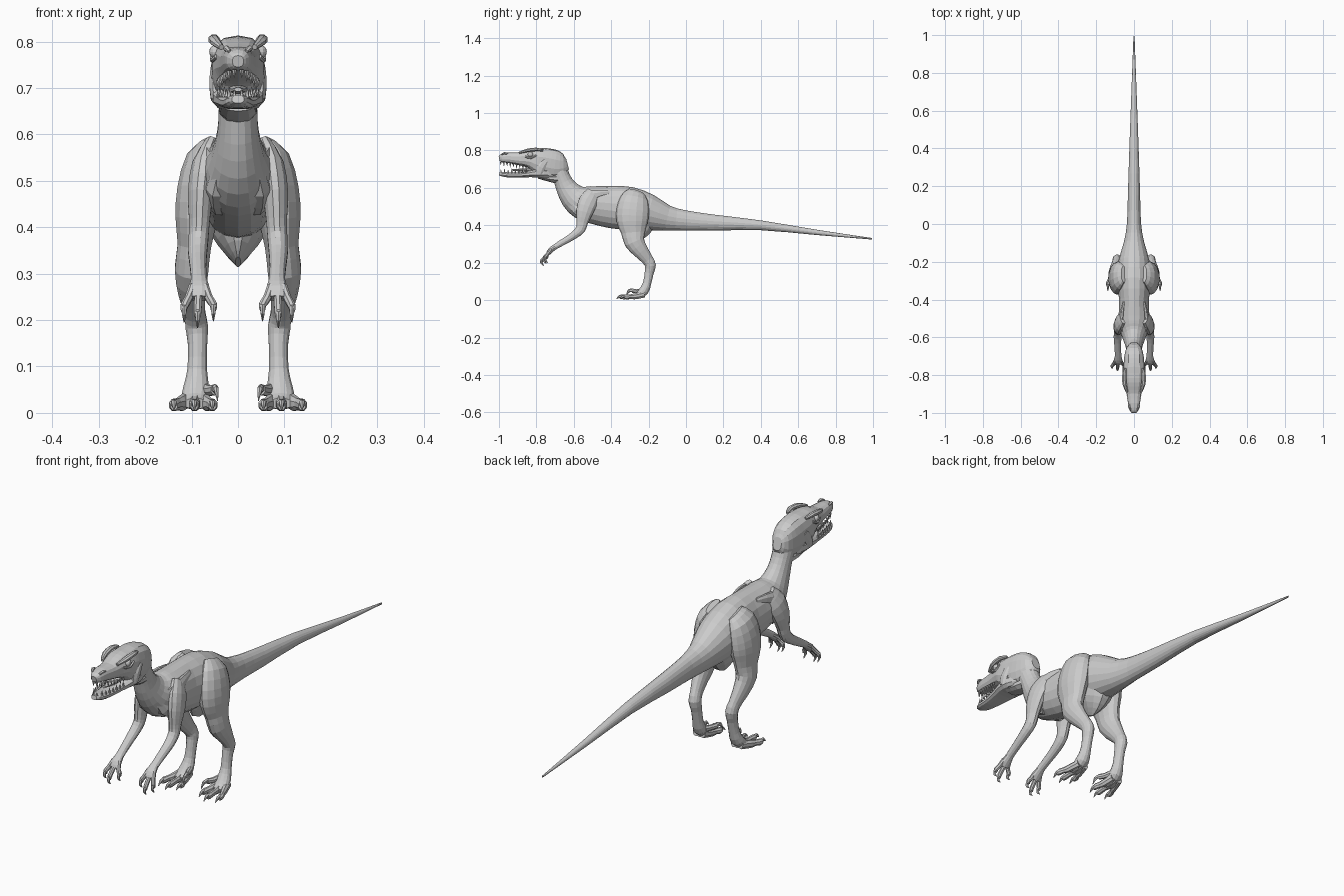
import bpy, bmesh, math
from mathutils import Vector, Matrix


def smooth_path(rings, steps):
    """Catmull-Rom resampling of ring tuples (x, y, z, half width, half depth)."""
    out = []
    n = len(rings)
    for i in range(n - 1):
        p = [rings[max(0, min(n - 1, i + k))] for k in (-1, 0, 1, 2)]
        for s in range(steps):
            t = s / steps
            out.append(tuple(0.5 * (2 * b + (c - a) * t + (2 * a - 5 * b + 4 * c - d) * t * t
                                    + (3 * b - a - 3 * c + d) * t ** 3)
                             for a, b, c, d in zip(*p)))
    out.append(rings[-1])
    return out


def finish(name, bm, mirror):
    bmesh.ops.recalc_face_normals(bm, faces=bm.faces)
    me = bpy.data.meshes.new(name)
    bm.to_mesh(me)
    bm.free()
    ob = bpy.data.objects.new(name, me)
    bpy.context.collection.objects.link(ob)
    if mirror:
        mod = ob.modifiers.new("mirror", 'MIRROR')
        mod.use_mirror_merge = False
    return ob


def loft(name, rings, sides=12, steps=2, mirror=False, power=1.0):
    """Skin oval sections placed square to a path."""
    rings = smooth_path(rings, steps)
    bm = bmesh.new()
    loops = []
    for i, (x, y, z, a, b) in enumerate(rings):
        t = (Vector(rings[min(i + 1, len(rings) - 1)][:3]) - Vector(rings[max(i - 1, 0)][:3])).normalized()
        side = (Vector((1, 0, 0)) - t * t.x).normalized()
        nor = t.cross(side)
        loop = []
        for k in range(sides):
            ang = 2 * math.pi * (k + 0.5) / sides
            c, s = math.cos(ang), math.sin(ang)
            c = math.copysign(abs(c) ** power, c)
            s = math.copysign(abs(s) ** power, s)
            loop.append(bm.verts.new(Vector((x, y, z)) + side * max(a, .001) * c + nor * max(b, .001) * s))
        loops.append(loop)
    for l0, l1 in zip(loops, loops[1:]):
        for k in range(sides):
            j = (k + 1) % sides
            bm.faces.new((l0[k], l0[j], l1[j], l1[k]))
    bm.faces.new(loops[0])
    bm.faces.new(loops[-1])
    return finish(name, bm, mirror)


def profile(rows):
    """Rows (y, top, bottom, half width) -> centred rings."""
    return [(0, y, (t + b) / 2, w, (t - b) / 2) for y, t, b, w in rows]


# Tail, trunk and neck
body = [(.995, .328, .003, .004), (.7, .362, .014, .014), (.4, .40, .025, .026), (.15, .414, .033, .043),
        (0, .425, .038, .054), (-.1, .438, .055, .068), (-.2, .468, .083, .098), (-.3, .49, .09, .115),
        (-.4, .498, .08, .113), (-.5, .51, .083, .10), (-.56, .525, .075, .09), (-.605, .555, .058, .072),
        (-.642, .605, .045, .055), (-.665, .655, .042, .046), (-.69, .71, .042, .05), (-.71, .75, .035, .04)]
loft("body", [(0, *r) for r in body], 18)
loft("pelvis_keel", [(0, -.25, .44, .075, .10), (0, -.265, .39, .06, .085),
                     (0, -.28, .35, .03, .06), (0, -.29, .325, .006, .03)], 12)

# Skull and lower jaw
loft("skull", profile([(-.633, .755, .70, .02), (-.655, .782, .665, .04), (-.70, .803, .65, .052),
                       (-.75, .813, .66, .056), (-.79, .815, .675, .058), (-.825, .812, .70, .055),
                       (-.86, .802, .713, .047), (-.90, .79, .723, .039), (-.95, .789, .733, .032),
                       (-.985, .782, .737, .024), (-.999, .77, .745, .012)]), 14, power=.75)
loft("lower_jaw", profile([(-.71, .71, .645, .04), (-.76, .71, .65, .056), (-.81, .70, .656, .055),
                           (-.86, .687, .656, .044), (-.92, .682, .654, .034), (-.97, .685, .658, .027),
                           (-.998, .685, .667, .013)]), 12, power=.75)
loft("throat", [(0, -.67, .65, .036, .03), (0, -.72, .652, .042, .022), (0, -.79, .662, .036, .012)], 10)
loft("tongue", [(0, -.80, .70, .022, .010), (0, -.87, .695, .018, .009), (0, -.93, .697, .008, .005)], 8)

# Cheek muscle bridging the corner of the mouth
loft("cheek", [(.045, -.75, .745, .014, .02), (.049, -.775, .71, .014, .026),
               (.048, -.785, .675, .011, .02)], 8, mirror=True)

# Brow ridges, eyes, nostril rims
loft("brow_ridge", [(.045, -.765, .80, .006, .006), (.052, -.80, .806, .012, .010),
                    (.049, -.85, .80, .012, .010), (.036, -.89, .788, .006, .006)], 8, mirror=True)
bm = bmesh.new()
bmesh.ops.create_uvsphere(bm, u_segments=12, v_segments=8, radius=.015,
                          matrix=Matrix.Translation((.047, -.832, .778)))
finish("eye", bm, True)
loft("lower_eyelid", [(.054, -.80, .775, .005, .005), (.055, -.83, .760, .006, .005),
                      (.046, -.86, .768, .005, .005)], 6, mirror=True)
loft("nostril_rim", [(.026, -.955, .782, .004, .004), (.025, -.97, .786, .007, .006),
                     (.018, -.985, .779, .004, .004)], 6, mirror=True)

# Teeth
bm = bmesh.new()
for upper, count in ((True, 9), (False, 8)):
    for i in range(count):
        f = i / (count - 1)
        y = -.99 + .135 * f
        x = .008 + .034 * f ** .55
        length = .024 if i % 2 else .018
        z = .738 - .022 * f - length * .4 if upper else .682 + length * .4
        rot = Matrix.Rotation(math.pi if upper else 0, 4, 'X')
        bmesh.ops.create_cone(bm, cap_ends=True, segments=5, radius1=.0055, radius2=.0005, depth=length,
                              matrix=Matrix.Translation((x, y, z)) @ rot)
finish("teeth", bm, True)

# Hind legs: thigh, shin, ankle, metatarsus
loft("hind_leg", [(.055, -.265, .58, .015, .045), (.074, -.275, .545, .038, .073), (.085, -.285, .48, .047, .087),
                  (.09, -.287, .42, .046, .084), (.094, -.282, .36, .037, .064), (.10, -.275, .31, .037, .054),
                  (.099, -.24, .26, .03, .041), (.093, -.205, .215, .023, .031), (.089, -.19, .185, .025, .029),
                  (.087, -.197, .145, .021, .024), (.088, -.208, .09, .022, .022), (.09, -.225, .05, .029, .026),
                  (.092, -.255, .026, .031, .019), (.092, -.28, .02, .025, .012)], 14, mirror=True)

# Toes and their claws
for label, x0, x1, y1 in (("outer", .108, .138, -.325), ("middle", .092, .094, -.342), ("inner", .076, .055, -.32)):
    xm = (x0 + x1) / 2
    loft(label + "_toe", [(x0, -.225, .03, .014, .018), (xm, -.275, .02, .013, .017),
                          ((xm + x1) / 2, -.295, .019, .010, .013), (x1, y1 + .01, .017, .012, .014),
                          (x1, y1 - .004, .015, .008, .010)], 8, mirror=True)
    loft(label + "_toe_claw", [(x1, y1 + .008, .02, .007, .010), (x1, y1 - .012, .02, .006, .008),
                               (x1, y1 - .03, .006, .001, .001)], 6, mirror=True)
loft("sickle_toe", [(.07, -.23, .05, .012, .014), (.06, -.262, .048, .010, .012),
                    (.05, -.285, .05, .010, .012)], 8, mirror=True)
loft("sickle_claw", [(.051, -.28, .052, .007, .010), (.047, -.305, .05, .006, .009),
                     (.044, -.318, .026, .001, .001)], 6, mirror=True)

# Arms
loft("arm", [(.055, -.495, .575, .018, .038), (.072, -.522, .53, .028, .052), (.081, -.543, .47, .028, .046),
             (.083, -.555, .415, .023, .032), (.085, -.565, .378, .022, .027), (.087, -.60, .346, .021, .021),
             (.086, -.65, .315, .018, .018), (.084, -.70, .285, .018, .015), (.084, -.725, .265, .024, .015),
             (.084, -.738, .247, .022, .011)], 12, mirror=True)

# Fingers and claws
for label, x0, x1, y1, z1 in (("outer", .097, .116, -.752, .222), ("middle", .084, .087, -.765, .21),
                              ("inner", .072, .053, -.745, .225)):
    xm = (x0 + x1) / 2
    loft(label + "_finger", [(x0, -.722, .272, .010, .011), (xm, -.74, .247, .009, .010),
                             (x1, y1, z1 + .008, .009, .010), (x1, y1 + .002, z1 - .004, .006, .007)],
         8, mirror=True)
    loft(label + "_finger_claw", [(x1, y1 - .004, z1 + .006, .006, .008), (x1, y1 - .008, z1 - .01, .005, .007),
                                  (x1, y1 + .006, z1 - .027, .001, .001)], 6, mirror=True)

# Shoulder blade and chest muscle
loft("shoulder_blade", [(.052, -.41, .575, .008, .012), (.062, -.46, .568, .012, .022),
                        (.066, -.52, .55, .016, .034), (.052, -.575, .53, .012, .03)], 8, mirror=True)
loft("chest_muscle", [(.03, -.60, .54, .02, .035), (.045, -.575, .49, .026, .04),
                      (.04, -.52, .445, .02, .025)], 8, mirror=True)
